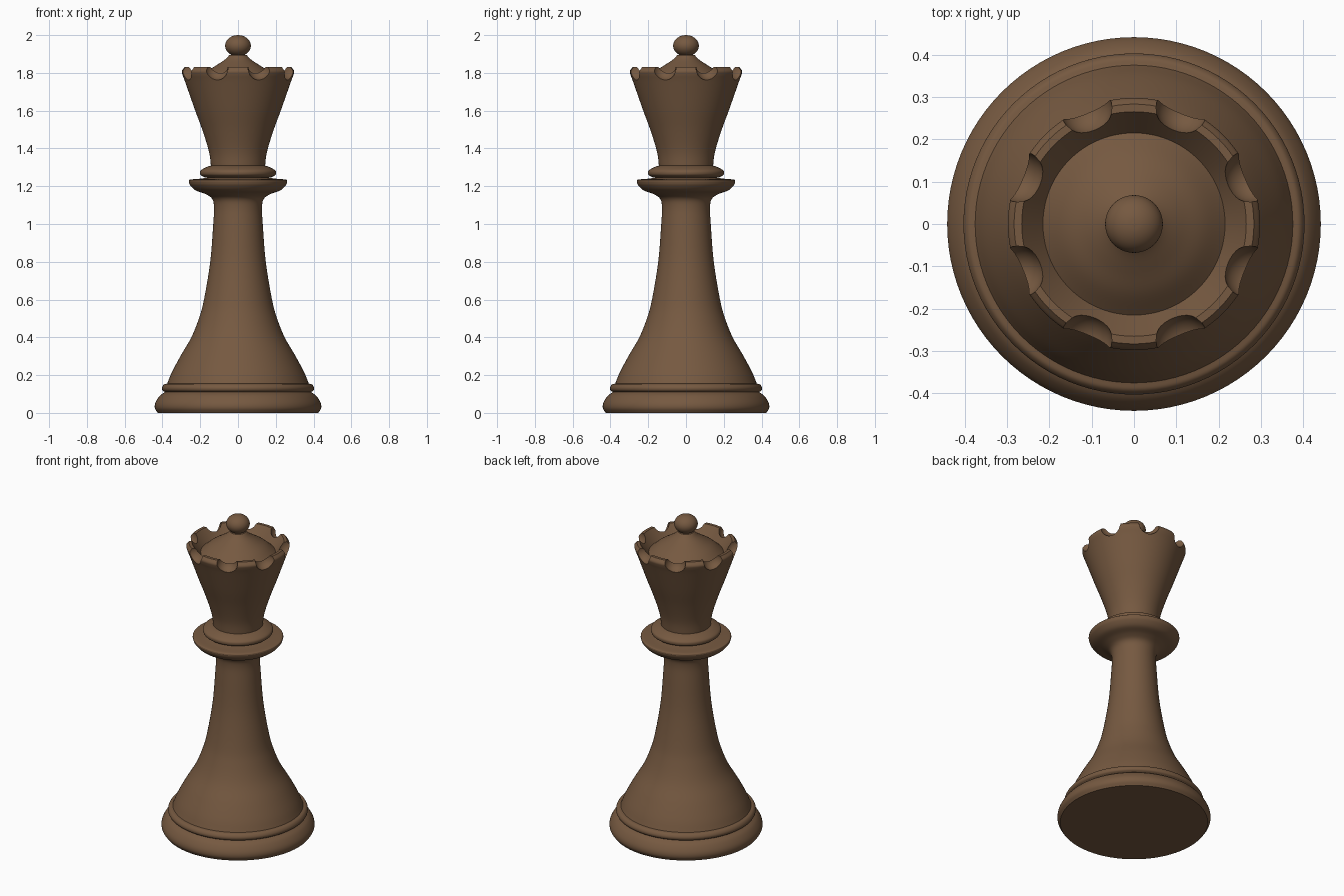
import bpy, bmesh, math
from mathutils import Vector

if "Cube" in bpy.data.objects:
    bpy.data.objects.remove(bpy.data.objects["Cube"])

SEGMENTS = 96
wood = bpy.data.materials.new("dark_wood")
wood.diffuse_color = (0.18, 0.1, 0.052, 1)
wood.use_nodes = True
wood.node_tree.nodes["Principled BSDF"].inputs["Base Color"].default_value = wood.diffuse_color


def smooth_run(pts, steps=5):
    """Catmull-Rom curve through the given (radius, z) points."""
    p = [Vector(q) for q in pts]
    p = [2 * p[0] - p[1]] + p + [2 * p[-1] - p[-2]]
    out = []
    for a, b, c, d in zip(p, p[1:], p[2:], p[3:]):
        for i in range(steps):
            t = i / steps
            out.append(0.5 * (2 * b + (c - a) * t + (2 * a - 5 * b + 4 * c - d) * t**2
                              + (3 * b - a - 3 * c + d) * t**3))
    return out + [p[-2]]


def lathe(name, *runs):
    """Spin the joined curve runs about z."""
    bm = bmesh.new()
    pts = [q for r in runs for q in smooth_run(r)]
    vs = [bm.verts.new((max(q[0], 0), 0, q[1])) for q in pts]
    es = [bm.edges.new(e) for e in zip(vs, vs[1:])]
    bmesh.ops.spin(bm, geom=vs + es, cent=(0, 0, 0), axis=(0, 0, 1),
                   angle=math.tau, steps=SEGMENTS)
    bmesh.ops.remove_doubles(bm, verts=bm.verts, dist=1e-5)
    bmesh.ops.recalc_face_normals(bm, faces=bm.faces)
    me = bpy.data.meshes.new(name)
    bm.to_mesh(me)
    bm.free()
    me.materials.append(wood)
    ob = bpy.data.objects.new(name, me)
    bpy.context.collection.objects.link(ob)
    return ob


def shade(ob):
    bpy.ops.object.select_all(action='DESELECT')
    bpy.context.view_layer.objects.active = ob
    ob.select_set(True)
    bpy.ops.object.shade_smooth_by_angle(angle=math.radians(35))


# Foot, bead, flared stem and lower collar
stem = lathe(
    "base_and_stem",
    [(0, 0), (0.425, 0)],
    [(0.425, 0), (0.44, 0.025), (0.437, 0.055), (0.415, 0.09), (0.387, 0.11)],
    [(0.387, 0.11), (0.4, 0.12), (0.402, 0.135), (0.392, 0.15), (0.375, 0.155)],
    [(0.375, 0.155), (0.35, 0.215), (0.305, 0.3), (0.247, 0.4), (0.207, 0.5), (0.18, 0.6),
     (0.147, 0.8), (0.131, 1.0), (0.127, 1.09), (0.138, 1.135), (0.175, 1.16),
     (0.225, 1.178), (0.253, 1.205), (0.261, 1.225)],
    [(0.261, 1.225), (0.254, 1.235), (0.2, 1.24), (0.15, 1.247)])

# Upper collar ring
ring = lathe(
    "collar_ring",
    [(0.14, 1.247), (0.175, 1.247)],
    [(0.175, 1.247), (0.196, 1.257), (0.202, 1.27), (0.196, 1.285), (0.165, 1.302), (0.14, 1.31)])

# Crown cup with sunken domed lid
crown = lathe(
    "crown",
    [(0, 1.295), (0.142, 1.295)],
    [(0.142, 1.295), (0.153, 1.38), (0.186, 1.49), (0.23, 1.61), (0.279, 1.75),
     (0.294, 1.79), (0.297, 1.81), (0.283, 1.83)],
    [(0.283, 1.83), (0.265, 1.83)],
    [(0.265, 1.83), (0.215, 1.765)],
    [(0.215, 1.765), (0.165, 1.808), (0.115, 1.84), (0.07, 1.87), (0.045, 1.895)],
    [(0.045, 1.895), (0, 1.9)])

# Eight scooped notches around the rim
bm = bmesh.new()
for k in range(8):
    a = math.radians(22.5 + 45 * k)
    made = bmesh.ops.create_uvsphere(bm, u_segments=32, v_segments=20, radius=0.062)
    bmesh.ops.translate(bm, verts=made["verts"],
                        vec=(0.297 * math.cos(a), 0.297 * math.sin(a), 1.823))
me = bpy.data.meshes.new("notch_cutter")
bm.to_mesh(me)
bm.free()
me.materials.append(wood)
cutter = bpy.data.objects.new("notch_cutter", me)
bpy.context.collection.objects.link(cutter)
cutter.hide_render = True
cutter.display_type = 'WIRE'
mod = crown.modifiers.new("notches", 'BOOLEAN')
mod.operation = 'DIFFERENCE'
mod.solver = 'EXACT'
mod.object = cutter
bpy.context.view_layer.objects.active = crown
bpy.ops.object.modifier_apply(modifier=mod.name)
bpy.data.objects.remove(cutter)

# Ball finial
ball = lathe("finial_ball", [(0.068 * math.sin(t * math.pi / 12), 1.944 - 0.056 * math.cos(t * math.pi / 12))
                             for t in range(13)])

for part in (stem, ring, crown, ball):
    shade(part)
